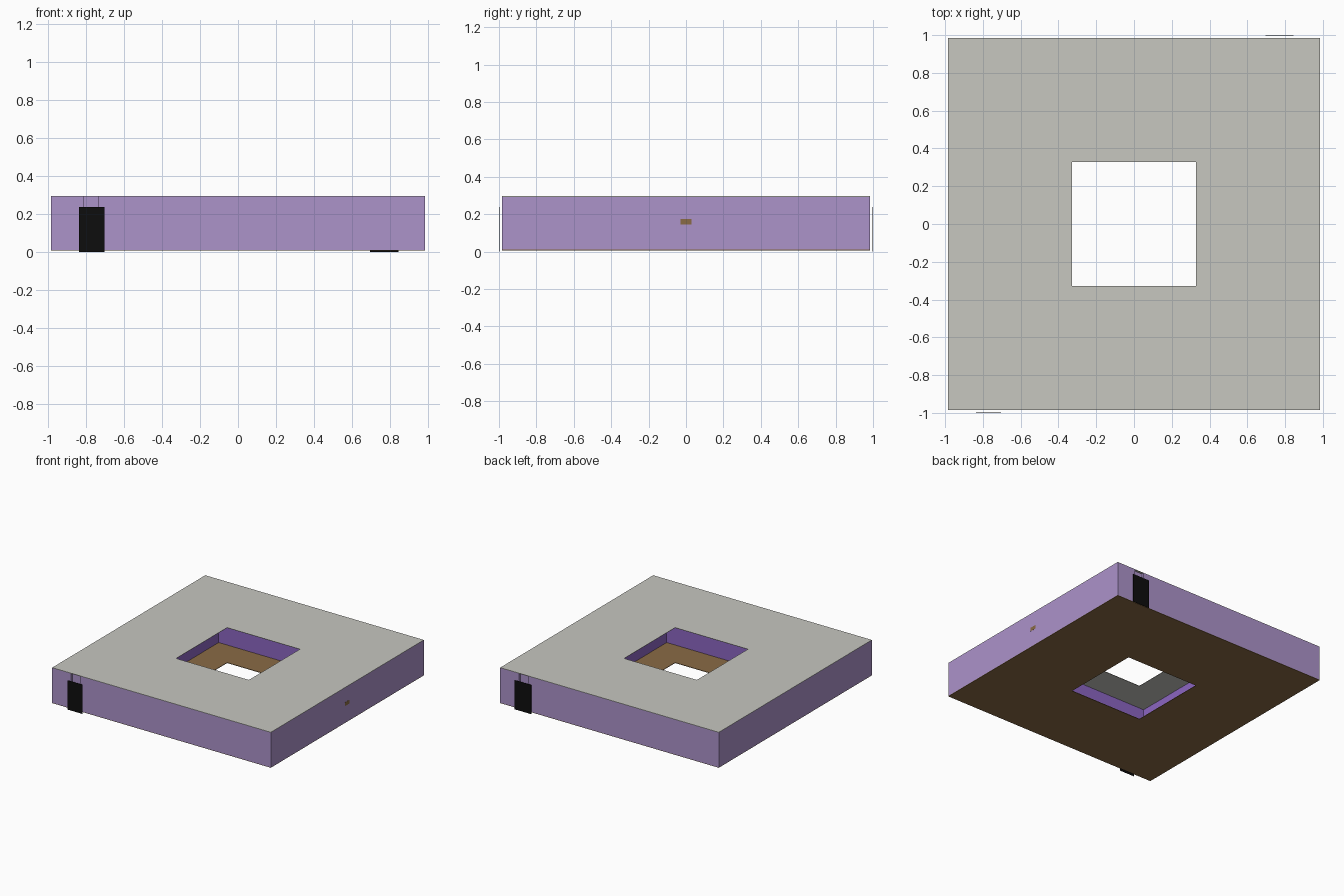
import bpy
import bmesh

if "Cube" in bpy.data.objects:
    bpy.data.objects.remove(bpy.data.objects["Cube"], do_unlink=True)


def material(name, rgb):
    """Flat material from display values 0-255."""
    lin = [((c / 255 + 0.055) / 1.055) ** 2.4 if c > 10 else c / 255 / 12.92 for c in rgb]
    mat = bpy.data.materials.new(name)
    mat.use_nodes = True
    mat.diffuse_color = (*lin, 1)
    mat.node_tree.nodes["Principled BSDF"].inputs["Base Color"].default_value = (*lin, 1)
    return mat


ROOF_GREY = material("roof grey", (199, 199, 192))
LILAC = material("outer wall lilac", (172, 147, 202))
VIOLET = material("courtyard wall violet", (140, 102, 194))
BROWN = material("floor brown", (138, 107, 69))
BLACK = material("door black", (13, 13, 13))

HALF = 0.985      # half width of the building
INSET = 0.967     # inner layer of the front and back walls
COURT = 0.58      # courtyard wall
BASE, TOP = 0.01, 0.293


def add_object(name, bm, mat):
    mesh = bpy.data.meshes.new(name)
    bm.to_mesh(mesh)
    bm.free()
    mesh.materials.append(mat)
    obj = bpy.data.objects.new(name, mesh)
    bpy.context.collection.objects.link(obj)
    return obj


def box(name, xs, ys, zs, mat):
    """Box between pairs of limits on each axis."""
    bm = bmesh.new()
    bmesh.ops.create_cube(bm, size=1)
    for v in bm.verts:
        for axis, (a, b) in enumerate((xs, ys, zs)):
            v.co[axis] = (a + b) / 2 + v.co[axis] * abs(b - a)
    return add_object(name, bm, mat)


def ring_slab(name, z, thickness, mat):
    """Square slab with the middle ninth left open."""
    bm = bmesh.new()
    bmesh.ops.create_grid(bm, x_segments=3, y_segments=3, size=HALF)
    middle = [f for f in bm.faces if f.calc_center_median().length < 0.1]
    bmesh.ops.delete(bm, geom=middle, context="FACES")
    slab = bmesh.ops.extrude_face_region(bm, geom=bm.faces[:])["geom"]
    for item in slab:
        if isinstance(item, bmesh.types.BMVert):
            item.co.z += thickness
    for v in bm.verts:
        v.co.z += z
    bmesh.ops.recalc_face_normals(bm, faces=bm.faces[:])
    bmesh.ops.dissolve_limit(bm, angle_limit=0.01, verts=bm.verts[:], edges=bm.edges[:])
    return add_object(name, bm, mat)


# Floor and roof
ring_slab("floor", 0.007, 0.004, BROWN)
ring_slab("roof", TOP, 0.003, ROOF_GREY)

# Walls, mirrored on both sides; the two ends are half-turn copies
height = (BASE, TOP)
for s, side, end, door_half in ((1, "left", "back", 0.075), (-1, "right", "front", 0.067)):
    box(side + "_wall", (s * HALF, s * INSET), (-INSET, INSET), height, LILAC)
    box(side + "_courtyard_wall", (s * COURT, s * (COURT + 0.01)), (-COURT, COURT), height, VIOLET)
    box(end + "_courtyard_wall", (-COURT - 0.01, COURT + 0.01),
        (s * COURT, s * (COURT + 0.01)), height, VIOLET)

    # End wall with a shallow recess behind the door
    box(end + "_wall_backing", (-INSET, INSET), (s * (INSET - 0.01), s * INSET), height, LILAC)
    box(end + "_wall_long", (-s * HALF, s * 0.735), (s * INSET, s * HALF), height, LILAC)
    box(end + "_wall_short", (s * 0.815, s * HALF), (s * INSET, s * HALF), height, LILAC)

    # Thin door standing just clear of the wall
    box(end + "_door", (s * (0.77 - door_half), s * (0.77 + door_half)),
        (s * 0.998, s), (0, 0.238), BLACK)

# Small plaque on the side wall
box("side_plaque", (HALF, HALF + 0.001), (-0.03, 0.03), (0.145, 0.175), BROWN)
